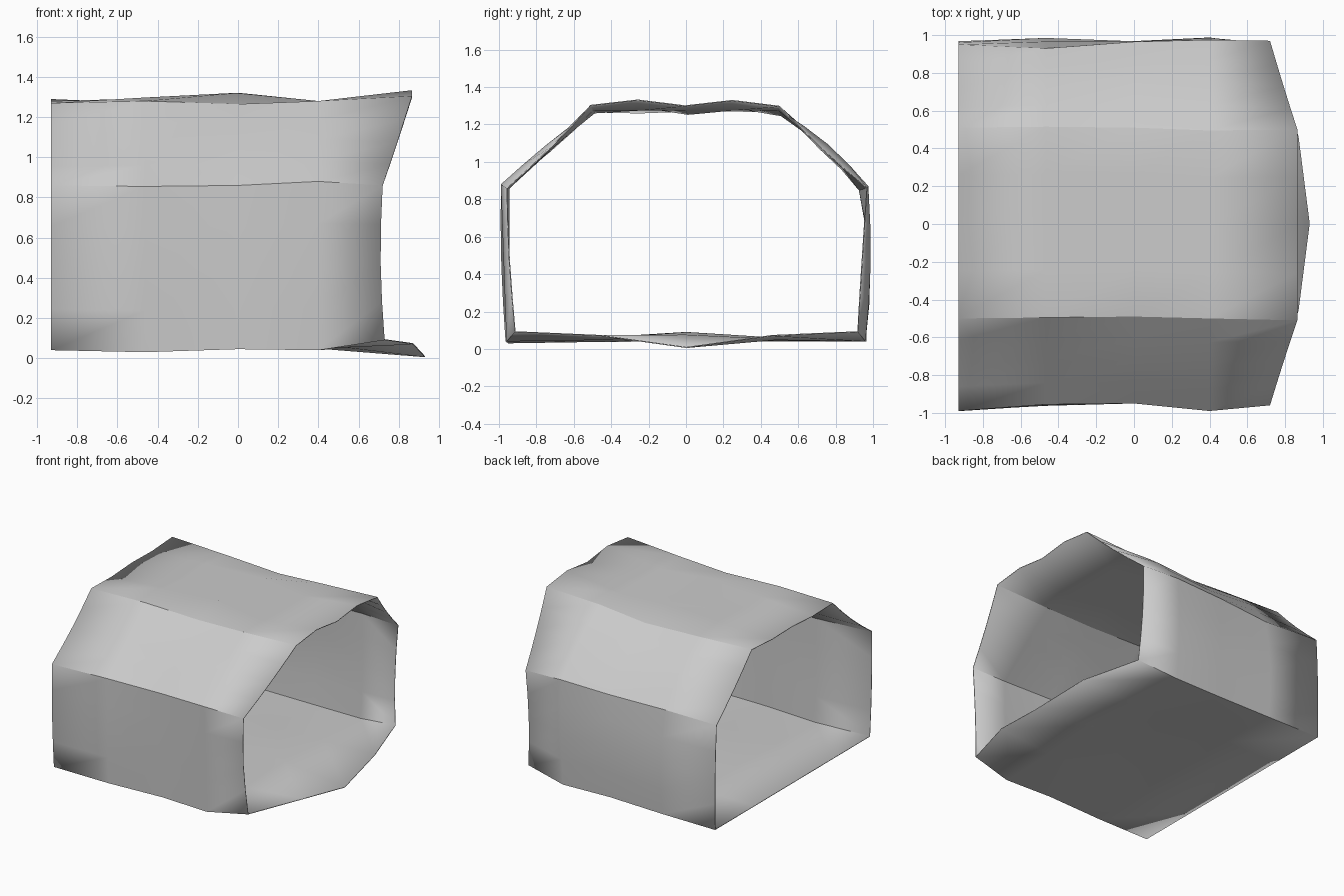
import bpy
import bmesh
import math

cube = bpy.data.objects.get("Cube")
if cube:
    bpy.data.objects.remove(cube, do_unlink=True)

# Single plain grey finish
grey = bpy.data.materials.new("light grey")
grey.use_nodes = True
colour = (0.6, 0.6, 0.6, 1)
grey.diffuse_color = colour
grey.node_tree.nodes["Principled BSDF"].inputs["Base Color"].default_value = colour

STATIONS = (-0.93, -0.465, 0, 0.4)   # last station is the uneven rim
STEPS = 4                            # segments across each panel

# Seams between panels: y and z at the five stations along x
front_low = ((-.965, .04), (-.95, .03), (-.95, .045), (-.96, .04), (-.915, .09))
front_high = ((-.99, .86), (-.955, .855), (-.95, .86), (-.99, .88), (-.96, .86))
front_top = ((-.5, 1.27), (-.495, 1.28), (-.49, 1.265), (-.5, 1.28), (-.51, 1.305))
back_top = ((.51, 1.29), (.515, 1.27), (.51, 1.25), (.495, 1.28), (.5, 1.30))
back_high = ((.95, .86), (.93, .85), (.965, .86), (.975, .87), (.97, .86))
back_low = ((.965, .04), (.96, .04), (.95, .045), (.96, .04), (.92, .09))
seams = (front_low, front_high, front_top, back_top, back_high, back_low)
rim_x = (0.73, 0.72, 0.865, 0.865, 0.72, 0.73)

# Per panel: outward swell at each station, rim shift in x, swell shape
def single(s):
    return math.sin(math.pi * s)

def double(s):
    return abs(math.sin(2 * math.pi * s))

def pointed(s):
    return single(s) ** 4

panels = (
    ((.01, .01, 0, 0, .01), -.015, single),      # front wall
    ((-.015, 0, .01, .01, -.01), 0, single),     # front slope
    ((-.01, .02, .06, 0, .03), 0, double),       # roof
    ((-.01, .03, .02, .03, -.01), 0, single),    # back slope
    ((.01, .04, .01, .02, 0), -.015, single),    # back wall
    ((0, -.02, -.04, -.03, .085), .2, pointed),  # floor
)

# Shell: closed ring of panels swept along x
bm = bmesh.new()
columns = []
for p, (swell, shift, shape) in enumerate(panels):
    q = (p + 1) % len(panels)
    for k in range(STEPS):
        s = k / STEPS
        column = []
        for i in range(5):
            (y0, z0), (y1, z1) = seams[p][i], seams[q][i]
            dy, dz = y1 - y0, z1 - z0
            length = math.hypot(dy, dz)
            out = swell[i] * shape(s)
            if i < len(STATIONS):
                x = STATIONS[i]
            else:
                x = rim_x[p] * (1 - s) + rim_x[q] * s + shift * single(s)
            column.append(bm.verts.new((x, y0 + dy * s - dz / length * out,
                                        z0 + dz * s + dy / length * out)))
        columns.append(column)

for c, a in enumerate(columns):
    b = columns[(c + 1) % len(columns)]
    for i in range(4):
        bm.faces.new((a[i], a[i + 1], b[i + 1], b[i])).smooth = True

# Orient outward and keep only the long seams crisp
bmesh.ops.recalc_face_normals(bm, faces=bm.faces)
for p in range(len(panels)):
    seam = columns[p * STEPS]
    for a, b in zip(seam, seam[1:]):
        bm.edges.get((a, b)).smooth = False

mesh = bpy.data.meshes.new("tunnel_shell")
bm.to_mesh(mesh)
bm.free()
mesh.materials.append(grey)
shell = bpy.data.objects.new("tunnel_shell", mesh)
bpy.context.collection.objects.link(shell)

# Thin wall
solid = shell.modifiers.new("wall thickness", "SOLIDIFY")
solid.thickness = 0.006
solid.offset = -1
